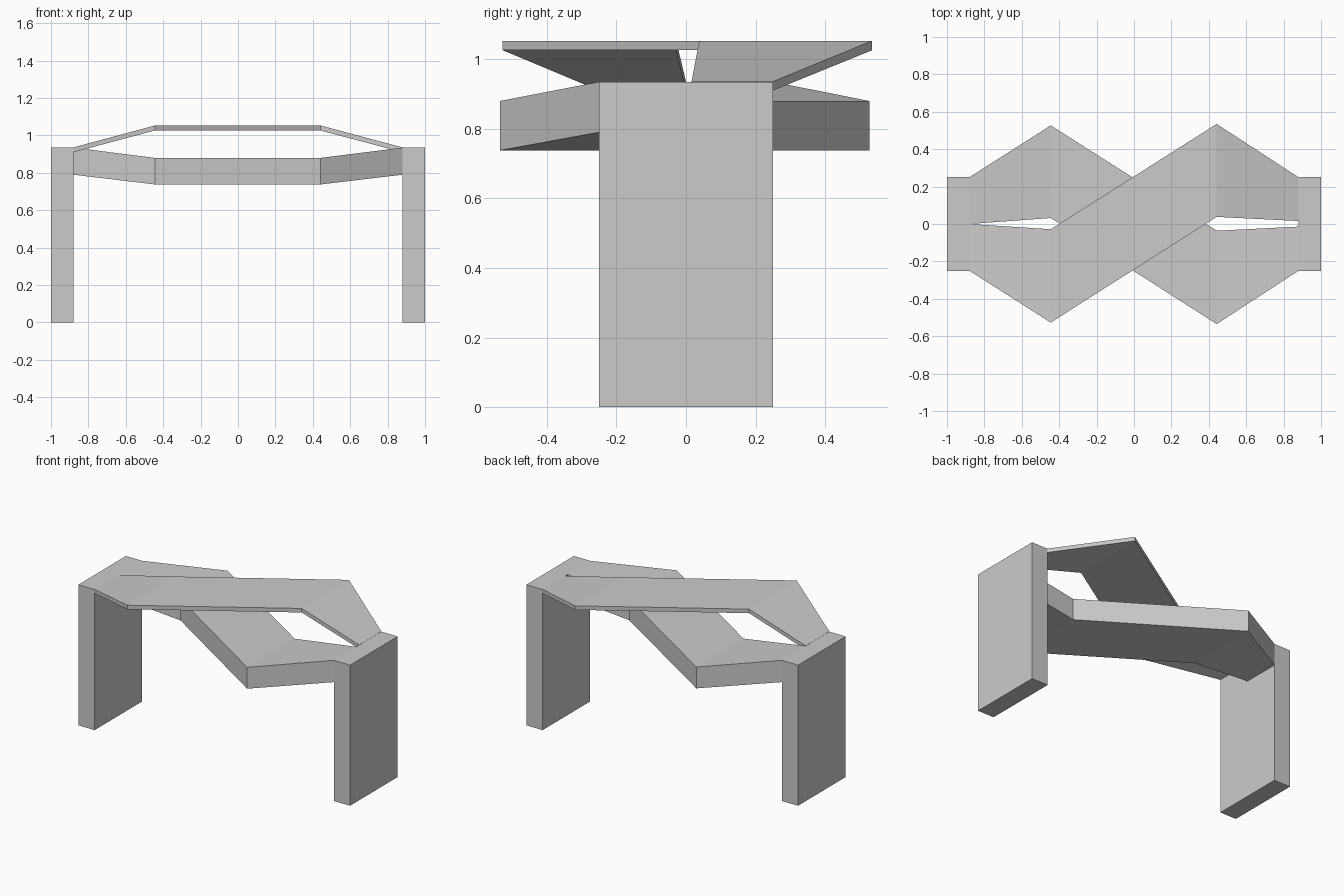
import bpy, bmesh

if "Cube" in bpy.data.objects:
    bpy.data.objects.remove(bpy.data.objects["Cube"])


def make_strip(name, stations):
    """Loft a rectangular section through (x, y_min, y_max, z_bottom, z_top)."""
    bm = bmesh.new()
    rings = [[bm.verts.new(p) for p in ((x, y0, z0), (x, y1, z0), (x, y1, z1), (x, y0, z1))]
             for x, y0, y1, z0, z1 in stations]
    for a, b in zip(rings, rings[1:]):
        for i in range(4):
            j = (i + 1) % 4
            bm.faces.new((a[i], a[j], b[j], b[i]))
    bm.faces.new(rings[0])
    bm.faces.new(rings[-1])
    bmesh.ops.recalc_face_normals(bm, faces=bm.faces)
    mesh = bpy.data.meshes.new(name)
    bm.to_mesh(mesh)
    bm.free()
    obj = bpy.data.objects.new(name, mesh)
    bpy.context.collection.objects.link(obj)
    return obj


# Slab legs at both ends
for name, x0, x1 in (("left_leg", -1.0, -0.88), ("right_leg", 0.88, 1.0)):
    make_strip(name, [(x0, -0.25, 0.25, 0, 0.935), (x1, -0.25, 0.25, 0, 0.935)])

# Thin raised strip, crossing from front left to back right
make_strip("upper_seat_strip", [
    (-0.88, -0.25, 0.0, 0.91, 0.936),
    (-0.445, -0.527, -0.028, 1.026, 1.053),
    (0.442, 0.038, 0.535, 1.026, 1.053),
    (0.88, 0.016, 0.25, 0.91, 0.936)])

# Thick lowered strip, crossing from back left to front right
make_strip("lower_seat_strip", [
    (-0.88, 0.0, 0.25, 0.79, 0.935),
    (-0.445, 0.032, 0.527, 0.738, 0.88),
    (0.442, -0.535, -0.036, 0.738, 0.88),
    (0.88, -0.25, -0.014, 0.79, 0.935)])
